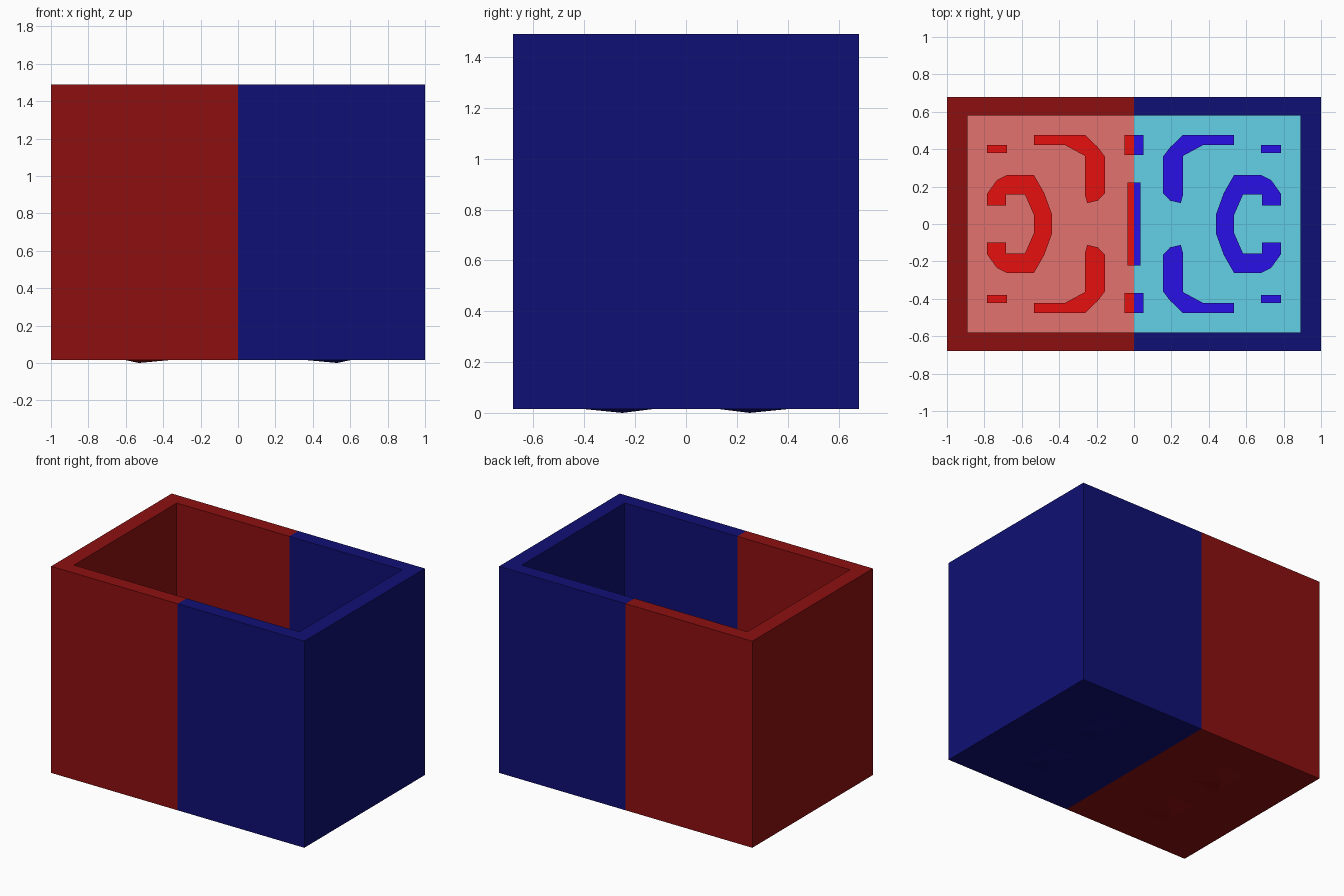
import bpy
import bmesh

if "Cube" in bpy.data.objects:
    bpy.data.objects.remove(bpy.data.objects["Cube"], do_unlink=True)


def make_material(name, rgb):
    mat = bpy.data.materials.new(name)
    mat.use_nodes = True
    mat.diffuse_color = (*rgb, 1)
    mat.node_tree.nodes["Principled BSDF"].inputs["Base Color"].default_value = (*rgb, 1)
    return mat


COLOURS = {
    "red": {"wall": make_material("dark red", (0.27, 0.005, 0.005)),
            "floor": make_material("pale red", (0.775, 0.17, 0.157)),
            "block": make_material("bright red", (0.8, 0.005, 0.005))},
    "blue": {"wall": make_material("navy blue", (0.005, 0.005, 0.178)),
             "floor": make_material("light teal", (0.125, 0.627, 0.8)),
             "block": make_material("bright blue", (0.021, 0.005, 0.8))},
}

BOTTOM, FLOOR, BLOCK_TOP, RIM = 0.015, 0.1, 0.4, 1.49
OUT_X, OUT_Y, IN_X, IN_Y = 1.0, 0.68, 0.89, 0.58


def finish(bm, name, mat):
    mesh = bpy.data.meshes.new(name)
    bmesh.ops.recalc_face_normals(bm, faces=bm.faces)
    # Leave the halves open where they meet on the centre line
    seam = [f for f in bm.faces if all(abs(v.co.x) < 1e-5 for v in f.verts)]
    bmesh.ops.delete(bm, geom=seam, context="FACES")
    bm.to_mesh(mesh)
    bm.free()
    mesh.materials.append(mat)
    obj = bpy.data.objects.new(name, mesh)
    bpy.context.collection.objects.link(obj)


def prism(name, outline, z0, z1, mat, sx=1, sy=1):
    bm = bmesh.new()
    face = bm.faces.new([bm.verts.new((x * sx, y * sy, z0)) for x, y in outline])
    top = bmesh.ops.extrude_face_region(bm, geom=[face], use_keep_orig=True)["geom"]
    for v in top:
        if isinstance(v, bmesh.types.BMVert):
            v.co.z = z1
    finish(bm, name, mat)


def rect(x0, x1, y0, y1):
    return [(x0, y0), (x1, y0), (x1, y1), (x0, y1)]


def foot(name, mat, sx, sy):
    # Very shallow pyramid under the base
    bm = bmesh.new()
    ring = [bm.verts.new((x * sx, y * sy, BOTTOM)) for x, y in rect(0.37, 0.6, 0.13, 0.4)]
    tip = bm.verts.new((0.53 * sx, 0.25 * sy, 0))
    bm.faces.new(ring)
    for a, b in zip(ring, ring[1:] + ring[:1]):
        bm.faces.new((a, b, tip))
    finish(bm, name, mat)


wall_outline = [(0, OUT_Y), (OUT_X, OUT_Y), (OUT_X, -OUT_Y), (0, -OUT_Y),
                (0, -IN_Y), (IN_X, -IN_Y), (IN_X, IN_Y), (0, IN_Y)]

# Hooked corner barrier
hook = [(0.535, 0.476), (0.262, 0.476), (0.193, 0.41), (0.155, 0.36),
        (0.155, 0.165), (0.193, 0.125), (0.25, 0.112), (0.262, 0.155),
        (0.262, 0.364), (0.369, 0.422), (0.535, 0.422)]

# C-shaped barrier, mirrored front to back
c_outer = [(0.787, 0.1), (0.787, 0.16), (0.733, 0.235), (0.68, 0.262),
           (0.535, 0.262), (0.48, 0.166), (0.438, 0.05)]
c_inner = [(0.535, 0.048), (0.583, 0.158), (0.684, 0.158), (0.684, 0.1)]


def flip(points):
    return [(x, -y) for x, y in reversed(points)]


c_shape = c_outer + flip(c_outer) + flip(c_inner) + c_inner

for side, sx in (("red", -1), ("blue", 1)):
    mats = COLOURS[side]
    prism(side + "_wall", wall_outline, BOTTOM, RIM, mats["wall"], sx)
    prism(side + "_base", rect(0, IN_X, -IN_Y, IN_Y), BOTTOM, FLOOR - 0.01, mats["wall"], sx)
    prism(side + "_floor", rect(0, IN_X, -IN_Y, IN_Y), FLOOR - 0.01, FLOOR, mats["floor"], sx)
    prism(side + "_c_barrier", c_shape, FLOOR, BLOCK_TOP, mats["block"], sx)
    prism(side + "_centre_bar", rect(0, 0.036, -0.222, 0.222), FLOOR, BLOCK_TOP, mats["block"], sx)
    # Pieces repeated front and back
    for end, sy in (("front", -1), ("back", 1)):
        tag = side + "_" + end
        prism(tag + "_hook_barrier", hook, FLOOR, BLOCK_TOP, mats["block"], sx, sy)
        prism(tag + "_small_block", rect(0.68, 0.787, 0.38, 0.422), FLOOR, BLOCK_TOP, mats["block"], sx, sy)
        prism(tag + "_centre_block", rect(0, 0.052, 0.37, 0.476), FLOOR, BLOCK_TOP, mats["block"], sx, sy)
        foot(tag + "_foot", mats["wall"], sx, sy)
